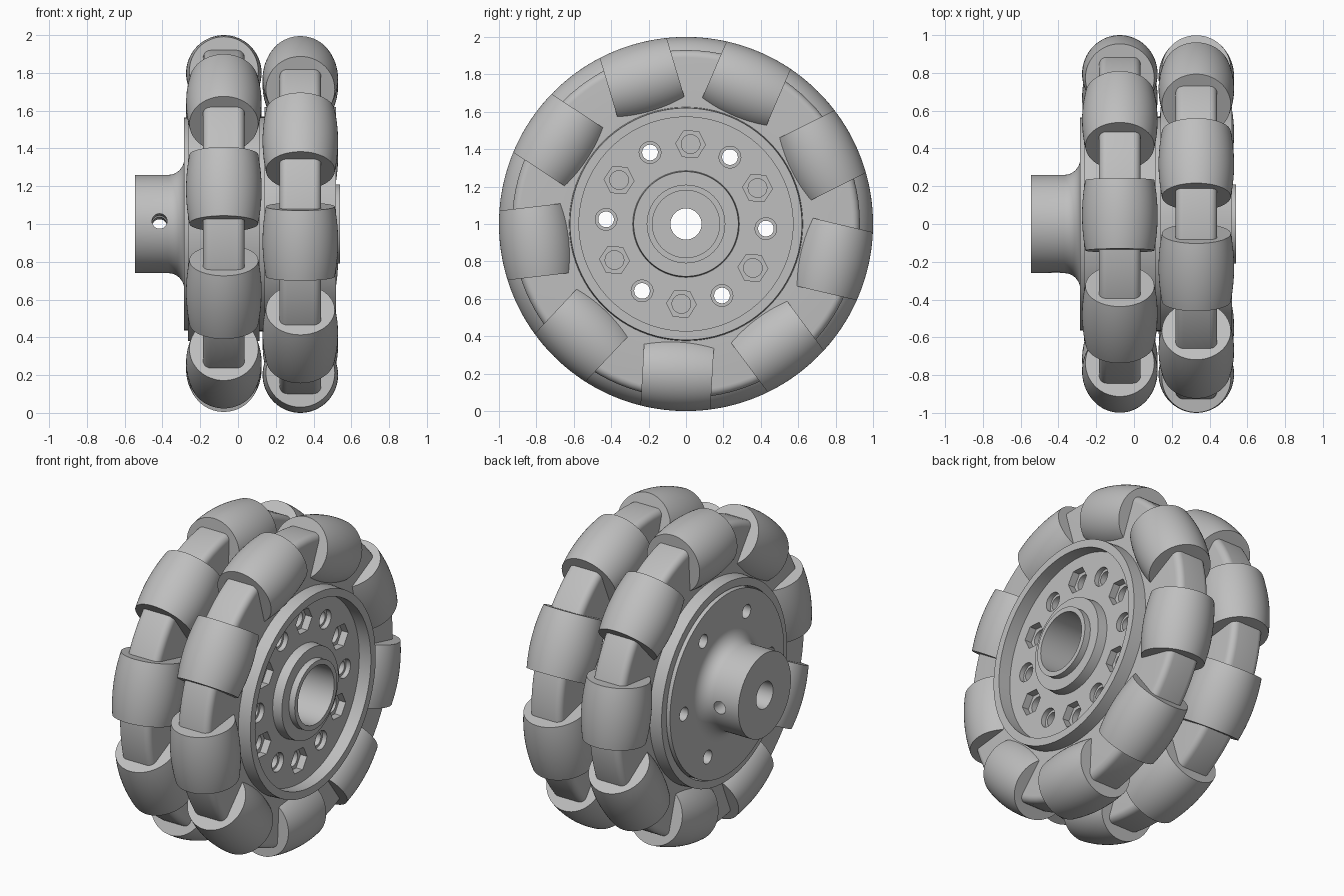
import bpy
import bmesh
from math import sin, cos, pi, radians, sqrt
from mathutils import Matrix

if "Cube" in bpy.data.objects:
    bpy.data.objects.remove(bpy.data.objects["Cube"])

TILT = radians(-3.3)          # common angular offset of the whole wheel
LEFT_X, RIGHT_X = -0.075, 0.33
AXLE_Z = 1.0

grey = bpy.data.materials.new("plain_grey")
grey.use_nodes = True
grey.diffuse_color = (0.52, 0.52, 0.52, 1)
grey.node_tree.nodes["Principled BSDF"].inputs["Base Color"].default_value = grey.diffuse_color


def make_object(name, mesh, matrix=Matrix()):
    obj = bpy.data.objects.new(name, mesh)
    obj.matrix_world = matrix
    bpy.context.collection.objects.link(obj)
    return obj


def to_mesh(bm, name):
    bmesh.ops.remove_doubles(bm, verts=bm.verts, dist=1e-5)
    bmesh.ops.recalc_face_normals(bm, faces=bm.faces)
    mesh = bpy.data.meshes.new(name)
    bm.to_mesh(mesh)
    bm.free()
    mesh.materials.append(grey)
    return mesh


def lathe(name, profile, steps=96, closed=True):
    """Turn an (x, radius) profile around the x axis."""
    bm = bmesh.new()
    verts = [bm.verts.new((x, 0, r)) for x, r in profile]
    edges = [bm.edges.new(pair) for pair in zip(verts, verts[1:])]
    if closed:
        edges.append(bm.edges.new((verts[-1], verts[0])))
    bmesh.ops.spin(bm, geom=verts + edges, cent=(0, 0, 0), axis=(1, 0, 0),
                   angle=2 * pi, steps=steps)
    return to_mesh(bm, name)


def smooth(obj):
    bpy.ops.object.select_all(action='DESELECT')
    obj.select_set(True)
    bpy.context.view_layer.objects.active = obj
    bpy.ops.object.shade_smooth_by_angle(angle=radians(30))


def bolt_circle(bm, start, x0, x1, radius, sides):
    """Six prisms along x, spaced around the bolt circle."""
    for k in range(6):
        a = TILT + radians(start + 60 * k)
        place = (Matrix.Translation(((x0 + x1) / 2, 0.428 * cos(a), AXLE_Z + 0.428 * sin(a)))
                 @ Matrix.Rotation(TILT, 4, 'X') @ Matrix.Rotation(pi / 2, 4, 'Y'))
        bmesh.ops.create_cone(bm, cap_ends=True, segments=sides, radius1=radius,
                              radius2=radius, depth=x1 - x0, matrix=place)


def cut(obj, bm):
    cutter = make_object("hole_cutter", to_mesh(bm, "hole_cutter"))
    cutter.hide_render = True
    bpy.context.view_layer.objects.active = obj
    mod = obj.modifiers.new("holes", 'BOOLEAN')
    mod.operation = 'DIFFERENCE'
    mod.solver = 'EXACT'
    mod.object = cutter
    bpy.ops.object.modifier_apply(modifier=mod.name)
    bpy.data.objects.remove(cutter)


axle = Matrix.Translation((0, 0, AXLE_Z))

# Wheel frames: bore, boss, recessed web, raised rim and rounded outer ring
half = [(0.21, 0.18), (0.21, 0.21), (0.17, 0.21), (0.17, 0.28), (0.11, 0.285),
        (0.11, 0.572), (0.19, 0.572), (0.19, 0.62), (0.11, 0.625)]
half += [(0.07 + 0.04 * cos(t * pi / 12), 0.89 + 0.04 * sin(t * pi / 12)) for t in range(7)]
frame_profile = half + [(-x, r) for x, r in reversed(half)]
frames = []
for side, x in (("left", LEFT_X), ("right", RIGHT_X)):
    profile = [(px + x, r) for px, r in frame_profile]
    frames.append(make_object(side + "_row_frame", lathe("frame", profile), axle))

# Spacer ring between the two frames
spacer = make_object("spacer_ring", lathe("spacer_ring", [
    (0.09, 0.5), (0.09, 0.568), (0.16, 0.568), (0.16, 0.5)]), axle)

# Mounting hub with shaft bore, filleted barrel and flange
fillet = [(-0.37 + 0.085 * sin(t * pi / 16), 0.345 - 0.085 * cos(t * pi / 16)) for t in range(9)]
hub = make_object("mounting_hub", lathe("mounting_hub", [
    (-0.2, 0.083), (-0.545, 0.083), (-0.545, 0.26)] + fillet
    + [(-0.285, 0.565), (-0.2, 0.565)]), axle)

# Through holes in every disc
for part in frames + [hub]:
    bm = bmesh.new()
    bolt_circle(bm, 60, -0.7, 0.8, 0.042, 32)
    cut(part, bm)

# Hex pockets and counterbores on the exposed web
bm = bmesh.new()
bolt_circle(bm, 90, 0.395, 0.5, 0.08, 6)
bolt_circle(bm, 60, 0.41, 0.5, 0.058, 32)
cut(frames[1], bm)
bm = bmesh.new()
bolt_circle(bm, 90, 0.28, 0.5, 0.05, 32)
cut(frames[1], bm)

# Set screw hole across the hub barrel
bm = bmesh.new()
bmesh.ops.create_cone(bm, cap_ends=True, segments=32, radius1=0.04, radius2=0.04, depth=0.8,
                      matrix=Matrix.Translation((-0.415, 0, AXLE_Z))
                      @ Matrix.Rotation(TILT, 4, 'X') @ Matrix.Rotation(pi / 2, 4, 'X'))
cut(hub, bm)

for part in frames + [spacer, hub]:
    smooth(part)

# Barrel rollers, nine per row, whose crown follows the wheel circle
LENGTH, RING = 0.187, 0.8
crown = [LENGTH * t / 8 for t in range(-8, 9)]
roller_mesh = lathe("roller", [(-LENGTH, 0)] + [(t, sqrt(1 - t * t) - RING) for t in crown]
                    + [(LENGTH, 0)], steps=64, closed=False)
for side, x, start in (("left", LEFT_X, 90), ("right", RIGHT_X, 70)):
    for k in range(9):
        a = TILT + radians(start + 40 * k)
        s, c = sin(a), cos(a)
        place = Matrix(((0, 1, 0, x),
                        (-s, 0, c, RING * c),
                        (c, 0, s, AXLE_Z + RING * s),
                        (0, 0, 0, 1)))
        roller = make_object(f"{side}_roller_{k + 1}", roller_mesh, place)
smooth(roller)
